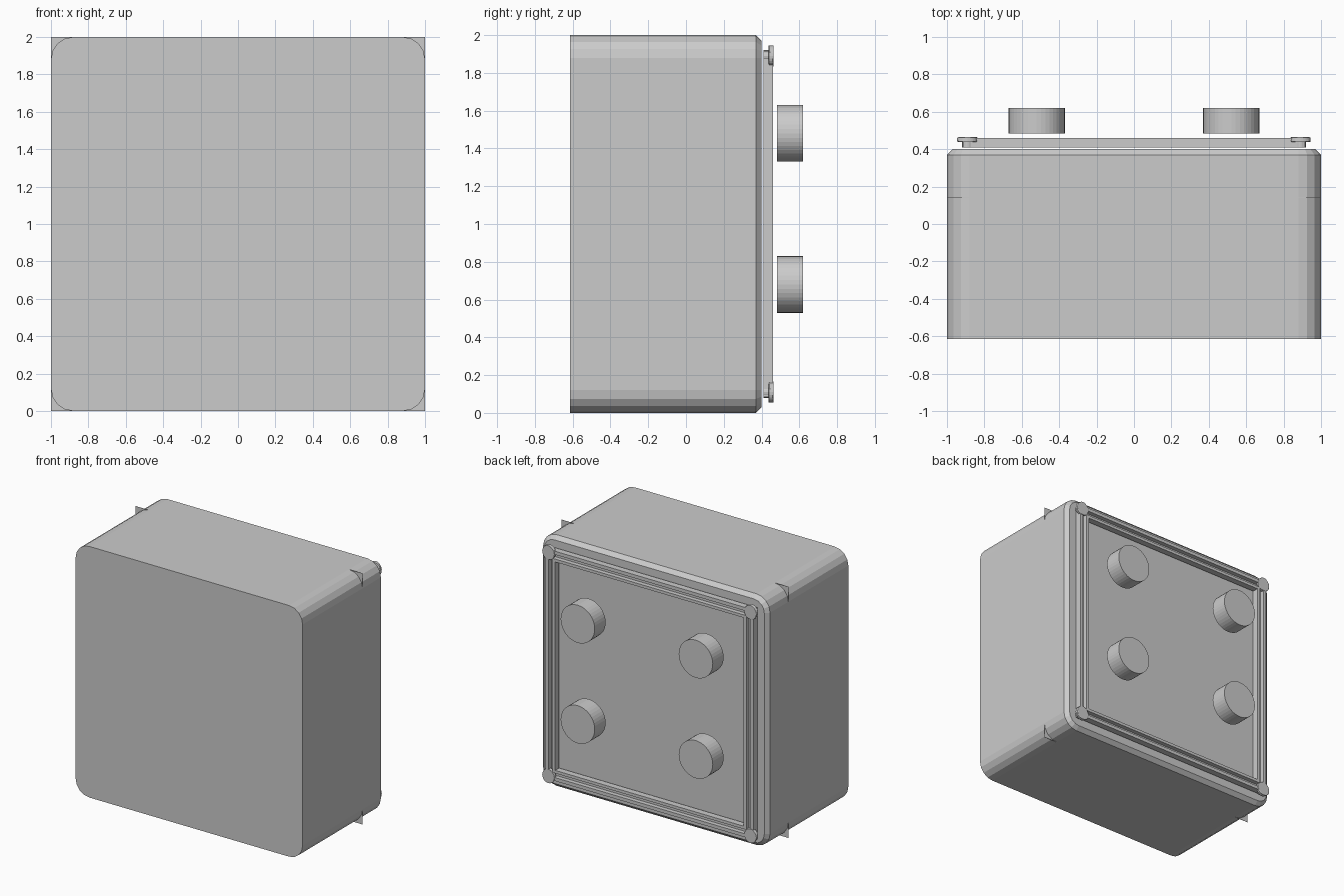
import bpy, bmesh, math
from mathutils import Matrix

if "Cube" in bpy.data.objects:
    bpy.data.objects.remove(bpy.data.objects["Cube"], do_unlink=True)

GREY = (0.6, 0.6, 0.6, 1)
grey = bpy.data.materials.new("plain grey")
grey.use_nodes = True
grey.diffuse_color = GREY
grey.node_tree.nodes["Principled BSDF"].inputs["Base Color"].default_value = GREY


def finish(name, bm):
    bmesh.ops.recalc_face_normals(bm, faces=bm.faces)
    mesh = bpy.data.meshes.new(name)
    bm.to_mesh(mesh)
    bm.free()
    mesh.materials.append(grey)
    obj = bpy.data.objects.new(name, mesh)
    bpy.context.collection.objects.link(obj)
    return obj


def box(name, x, y, z):
    """Box from (low, high) ranges."""
    bm = bmesh.new()
    bmesh.ops.create_cube(bm, size=1)
    for v in bm.verts:
        v.co = [r[0] + (c + 0.5) * (r[1] - r[0]) for r, c in zip((x, y, z), v.co)]
    return finish(name, bm)


def disc(name, x, z, y0, y1, radius, sides=32, rim=0):
    """Cylinder along y."""
    bm = bmesh.new()
    bmesh.ops.create_cone(bm, cap_ends=True, segments=sides, radius1=radius,
                          radius2=radius, depth=y1 - y0)
    bm.transform(Matrix.Translation((x, (y0 + y1) / 2, z)) @ Matrix.Rotation(-math.pi / 2, 4, 'X'))
    if rim:
        edges = [e for e in bm.edges if abs(e.verts[0].co.y - e.verts[1].co.y) < 1e-5]
        bmesh.ops.bevel(bm, geom=edges, offset=rim, segments=2, profile=0.5, affect='EDGES')
    return finish(name, bm)


def rounded_square(half, radius, steps=4):
    pts = []
    for corner, (sx, sz) in enumerate([(1, 1), (-1, 1), (-1, -1), (1, -1)]):
        for i in range(steps + 1):
            a = math.pi / 2 * (corner + i / steps)
            pts.append((sx * (half - radius) + radius * math.cos(a),
                        1 + sz * (half - radius) + radius * math.sin(a)))
    return pts


# Rounded body lofted front to back, with a chamfered back rim
bm = bmesh.new()
rings = [[bm.verts.new((x, y, z)) for x, z in rounded_square(half, r)]
         for y, half, r in [(-0.615, 1, 0.12), (0.37, 1, 0.12), (0.40, 0.97, 0.09)]]
for a, b in zip(rings, rings[1:]):
    for i in range(len(a)):
        j = (i + 1) % len(a)
        bm.faces.new((a[i], a[j], b[j], b[i]))
bm.faces.new(rings[0])
bm.faces.new(rings[-1])
finish("body", bm)

# Thin square plate whose corners poke out of the body
box("corner_plate", (-1, 1), (0.139, 0.141), (0, 2))


# Square frame of channel rails on the back
def frame(name, inner, outer, y):
    for s, side in ((-1, "low"), (1, "high")):
        span = sorted((s * inner, s * outer))
        box(f"{name}_upright_{side}", span, y, (1 - inner, 1 + inner))
        box(f"{name}_crossbar_{side}", (-outer, outer), y, [1 + v for v in span])


frame("rail_base", 0.83, 0.915, (0.41, 0.425))
frame("outer_rail", 0.888, 0.915, (0.425, 0.46))
frame("inner_rail", 0.83, 0.853, (0.425, 0.46))

# Corner caps on posts, and four round feet
for sx, side in ((1, "left"), (-1, "right")):
    for sz, level in ((1, "upper"), (-1, "lower")):
        x, z = sx * 0.89, 1 + sz * 0.89
        disc(f"corner_post_{level}_{side}", x, z, 0.41, 0.44, 0.03, 16)
        disc(f"corner_cap_{level}_{side}", x, z, 0.438, 0.464, 0.055, 24, rim=0.006)
        disc(f"foot_{level}_{side}", sx * 0.52, 1.08 + sz * 0.4, 0.483, 0.62, 0.15, 40)
